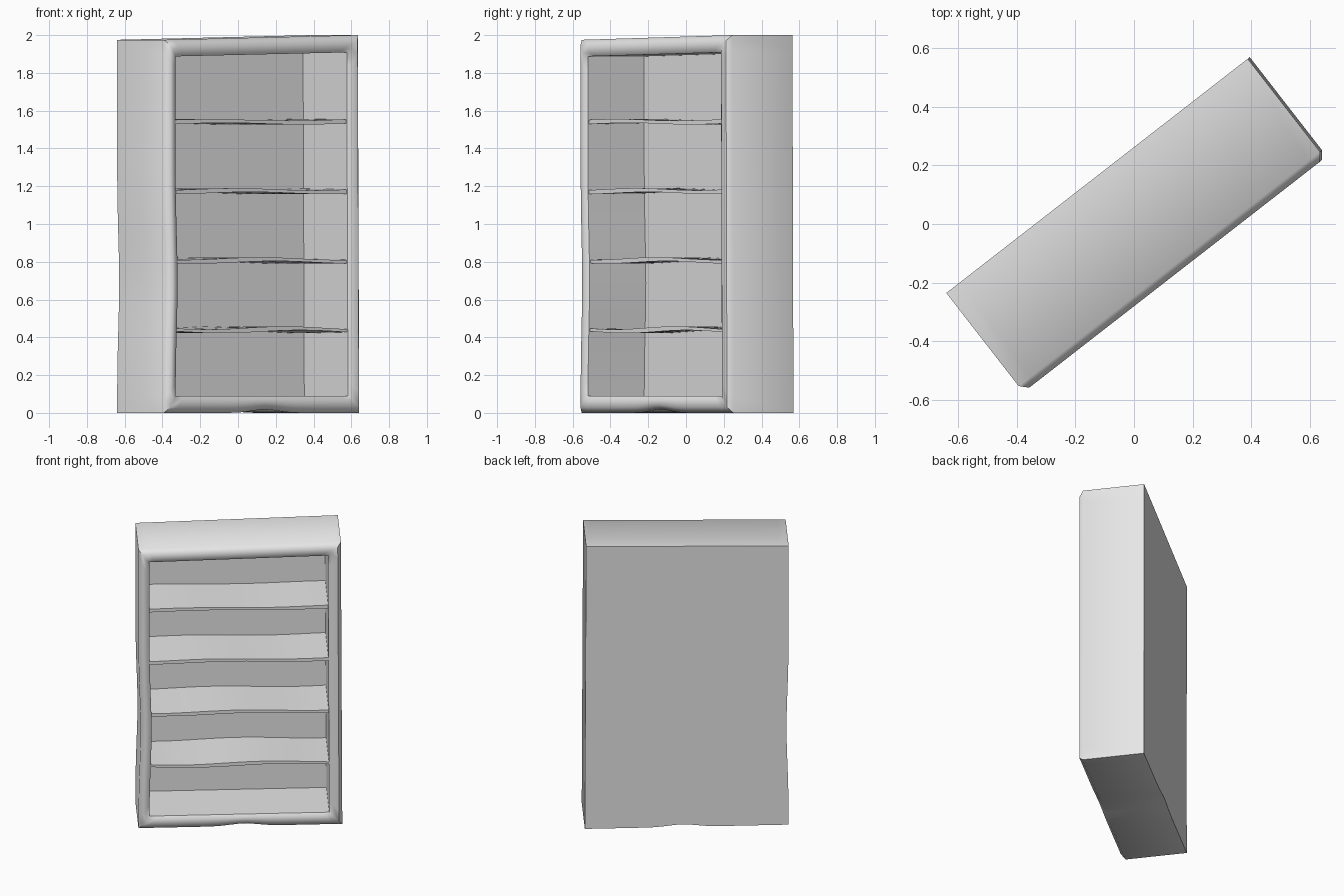
import bpy
import bmesh
import math

cube = bpy.data.objects.get("Cube")
if cube:
    bpy.data.objects.remove(cube, do_unlink=True)

grey = bpy.data.materials.new("plain_grey")
grey.use_nodes = True
COLOUR = (0.8, 0.8, 0.8, 1)
grey.diffuse_color = COLOUR
grey.node_tree.nodes["Principled BSDF"].inputs["Base Color"].default_value = COLOUR

TURN = math.radians(37.85)
STEPS = 24


def hump(t, centre, width):
    return math.exp(-((t - centre) / width) ** 2)


def warp(x, y, z):
    """Hand-made wobble: sloping top, dented left side, arched base."""
    wx = x
    if x < 0:
        wx += 0.014 * hump(z, 0.7, 0.35) * min(1, -x / 0.58)
    else:
        wx += 0.009 * (1 - z / 2) * min(1, x / 0.57)
    wz = z - 0.025 * (0.65 - x) / 1.3 * z / 2
    if z < 0.08:
        wz += 0.018 * hump(x, 0.03, 0.12) * (1 - z / 0.08)
    return wx, y, wz


def finish(bm, name, angle):
    bmesh.ops.recalc_face_normals(bm, faces=bm.faces)
    mesh = bpy.data.meshes.new(name)
    bm.to_mesh(mesh)
    bm.free()
    mesh.materials.append(grey)
    obj = bpy.data.objects.new(name, mesh)
    bpy.context.collection.objects.link(obj)
    obj.rotation_euler.z = TURN
    bpy.ops.object.select_all(action="DESELECT")
    obj.select_set(True)
    bpy.context.view_layer.objects.active = obj
    bpy.ops.object.shade_smooth_by_angle(angle=math.radians(angle))
    return obj


def ring(bm, x0, x1, z0, z1, y):
    """Closed rectangular loop with subdivided sides."""
    corners = [(x0, z0), (x1, z0), (x1, z1), (x0, z1)]
    verts = []
    for i, (ax, az) in enumerate(corners):
        bx, bz = corners[(i + 1) % 4]
        for s in range(STEPS):
            t = s / STEPS
            verts.append(bm.verts.new(warp(ax + (bx - ax) * t, y, az + (bz - az) * t)))
    return verts


# Cabinet: back, outer walls, chamfered front rim, recess and inner back panel
bm = bmesh.new()
sections = [
    (-0.650, 0.652, 0.00, 2.00, 0.207),
    (-0.650, 0.652, 0.00, 2.00, -0.195),
    (-0.625, 0.630, 0.03, 1.97, -0.2215),
    (-0.600, 0.588, 0.07, 1.93, -0.2215),
    (-0.580, 0.568, 0.09, 1.91, -0.207),
    (-0.580, 0.568, 0.09, 1.91, 0.170),
]
loops = [ring(bm, *s) for s in sections]
for a, b in zip(loops, loops[1:]):
    for i in range(len(a)):
        j = (i + 1) % len(a)
        bm.faces.new((a[i], a[j], b[j], b[i]))
bm.faces.new(loops[0])
bm.faces.new(loops[-1])
finish(bm, "cabinet", 50)


# Shelves: thin boards with slightly wavy faces
def shelf(index, height, wave):
    bm = bmesh.new()
    rows = []
    for s in range(STEPS + 1):
        x = -0.585 + 1.16 * s / STEPS
        row = []
        for y, half, phase in ((-0.2, -0.010, 0), (-0.2, 0.010, 0.6),
                               (0.175, 0.010, 1.5), (0.175, -0.010, 1.2)):
            dz = wave * math.sin(6 * x + phase + index)
            row.append(bm.verts.new((x, y, height + half + dz)))
        rows.append(row)
    for a, b in zip(rows, rows[1:]):
        for i in range(4):
            j = (i + 1) % 4
            bm.faces.new((a[i], a[j], b[j], b[i]))
    bm.faces.new(rows[0])
    bm.faces.new(rows[-1])
    finish(bm, f"shelf_{index + 1}", 40)


for i in range(4):
    shelf(i, 0.44 + 0.367 * i, 0.008 - 0.0012 * i)
